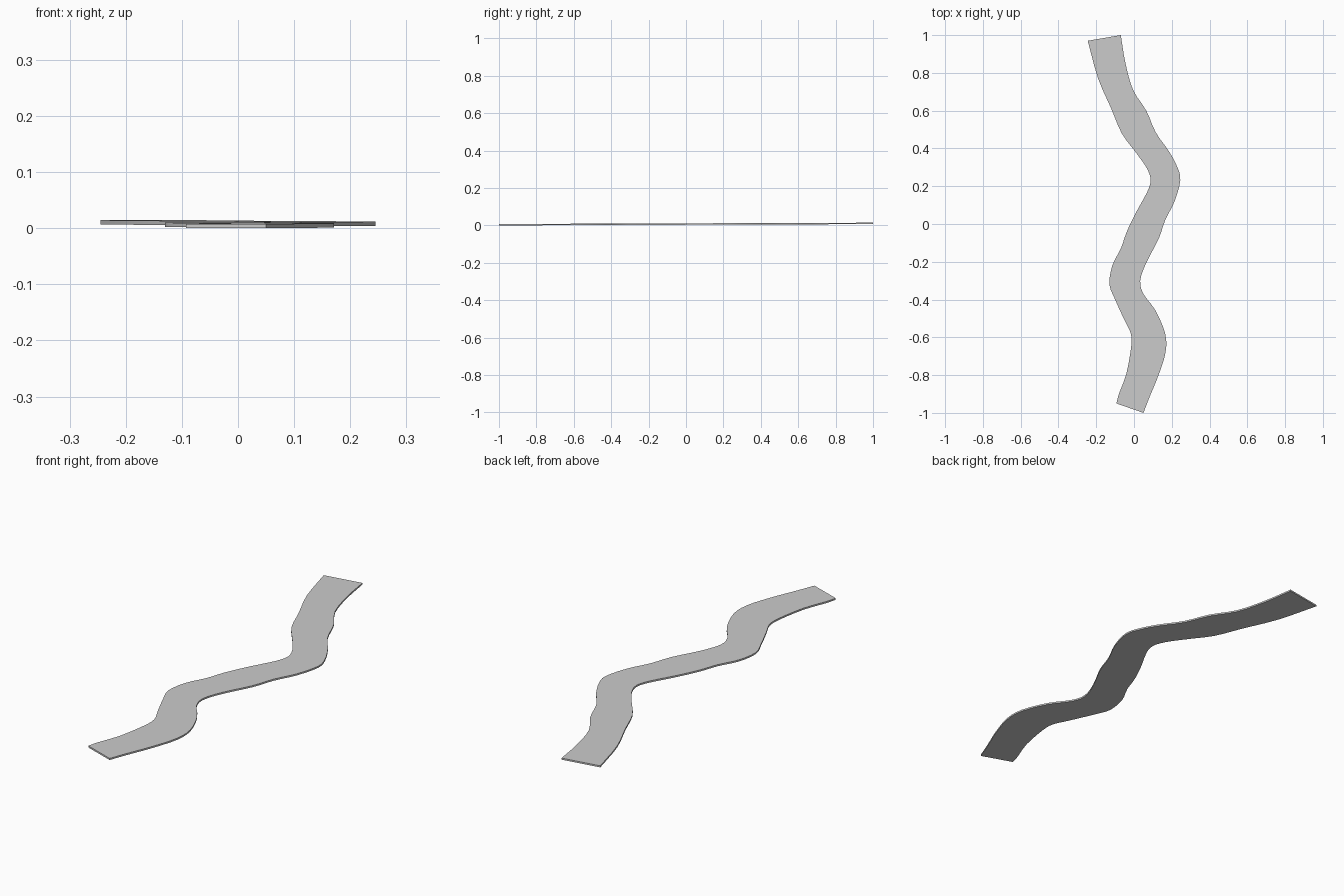
import bpy, bmesh
from mathutils import Vector

if "Cube" in bpy.data.objects:
    bpy.data.objects.remove(bpy.data.objects["Cube"])

# Matching points along the two banks of the strip (x, y), back to front
LEFT = [(-.245, .97), (-.19, .77), (-.12, .61), (-.065, .48), (.005, .385),
        (.065, .30), (.088, .235), (.07, .17), (.01, .06), (-.038, -.04),
        (-.07, -.13), (-.115, -.22), (-.13, -.32), (-.10, -.40), (-.05, -.51),
        (-.017, -.58), (-.015, -.65), (-.04, -.79), (-.08, -.90), (-.093, -.95)]
RIGHT = [(-.07, 1.0), (-.045, .85), (-.005, .71), (.065, .60), (.115, .485),
         (.185, .385), (.23, .30), (.245, .23), (.215, .12), (.165, .02),
         (.13, -.08), (.065, -.205), (.033, -.30), (.05, -.37), (.115, -.46),
         (.165, -.58), (.167, -.68), (.13, -.80), (.085, -.91), (.05, -1.0)]
THICKNESS = 0.0075
STEPS = 3


def smooth_path(points):
    """Catmull-Rom curve through the points."""
    p = [Vector(q) for q in points]
    p = [2 * p[0] - p[1]] + p + [2 * p[-1] - p[-2]]
    out = []
    for a, b, c, d in zip(p, p[1:], p[2:], p[3:]):
        for i in range(STEPS):
            t = i / STEPS
            out.append(0.5 * (2 * b + (c - a) * t + (2 * a - 5 * b + 4 * c - d) * t**2
                              + (3 * b - a - 3 * c + d) * t**3))
    return out + [p[-2]]


def base_height(y):
    """The strip rises very slightly towards the back."""
    return 0.0035 * (y + 1)


# Closed thin strip: one rectangular section per step along the path
bm = bmesh.new()
rings = []
for l, r in zip(smooth_path(LEFT), smooth_path(RIGHT)):
    corners = [(l, 0), (r, 0), (r, THICKNESS), (l, THICKNESS)]
    rings.append([bm.verts.new((q.x, q.y, base_height(q.y) + h)) for q, h in corners])
for a, b in zip(rings, rings[1:]):
    for i in range(4):
        j = (i + 1) % 4
        bm.faces.new((a[i], a[j], b[j], b[i]))
bm.faces.new(rings[0])
bm.faces.new(rings[-1])
bmesh.ops.recalc_face_normals(bm, faces=bm.faces)

mesh = bpy.data.meshes.new("winding_strip")
bm.to_mesh(mesh)
bm.free()
strip = bpy.data.objects.new("winding_strip", mesh)
bpy.context.collection.objects.link(strip)

# Smooth along the bends, sharp along the rims
bpy.context.view_layer.objects.active = strip
strip.select_set(True)
bpy.ops.object.shade_smooth_by_angle()
